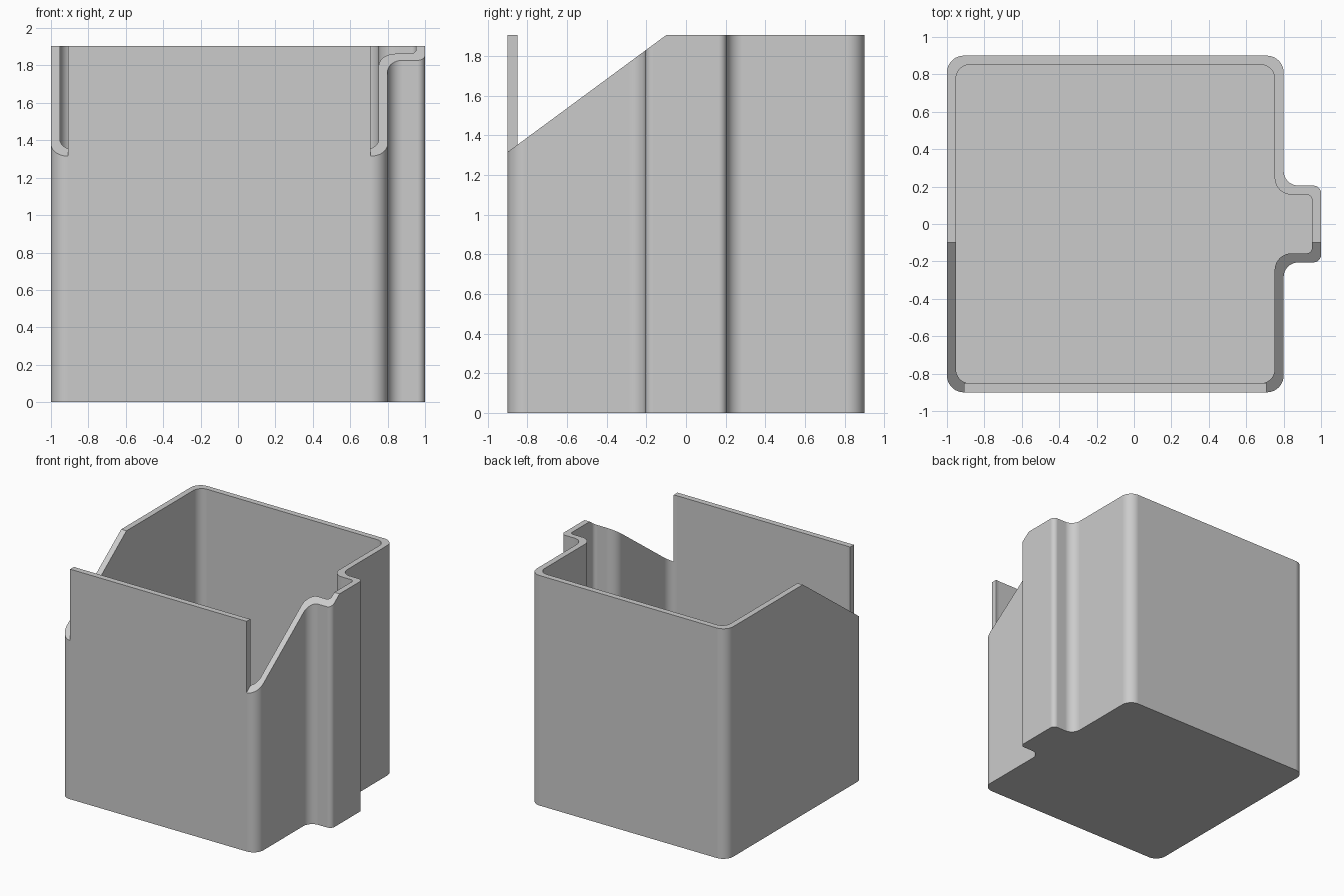
import bpy
import bmesh
from math import pi, cos, sin
from mathutils import Vector

cube = bpy.data.objects.get("Cube")
if cube:
    bpy.data.objects.remove(cube, do_unlink=True)

grey = bpy.data.materials.new("light grey")
grey.use_nodes = True
grey.diffuse_color = (0.6, 0.6, 0.6, 1)
grey.node_tree.nodes["Principled BSDF"].inputs["Base Color"].default_value = (0.6, 0.6, 0.6, 1)

HEIGHT = 1.905
WALL = 0.048
FLOOR = 0.05
SEGMENTS = 10


def rounded(corners):
    """Turn right-angled (x, y, radius) corners into an outline with arc fillets."""
    points = []
    for i, (x, y, r) in enumerate(corners):
        p = Vector((x, y))
        a = (Vector(corners[i - 1][:2]) - p).normalized() * r
        b = (Vector(corners[(i + 1) % len(corners)][:2]) - p).normalized() * r
        for k in range(SEGMENTS + 1):
            t = k / SEGMENTS * pi / 2
            points.append(p + a * (1 - sin(t)) + b * (1 - cos(t)))
    return points


def prism(name, base, direction):
    """Extrude a closed outline of 3D points along a direction."""
    bm = bmesh.new()
    face = bm.faces.new([bm.verts.new(p) for p in base])
    bottom = face.copy()
    top = bmesh.ops.extrude_face_region(bm, geom=[face])["geom"]
    bmesh.ops.translate(bm, vec=direction, verts=[v for v in top if isinstance(v, bmesh.types.BMVert)])
    bmesh.ops.remove_doubles(bm, verts=bm.verts, dist=1e-5)
    bmesh.ops.recalc_face_normals(bm, faces=bm.faces)
    mesh = bpy.data.meshes.new(name)
    bm.to_mesh(mesh)
    bm.free()
    mesh.materials.append(grey)
    obj = bpy.data.objects.new(name, mesh)
    bpy.context.collection.objects.link(obj)
    return obj


def activate(obj):
    bpy.ops.object.select_all(action="DESELECT")
    obj.select_set(True)
    bpy.context.view_layer.objects.active = obj


def subtract(obj, cutter):
    """Cut one object out of another and discard the cutter."""
    cutter.hide_render = True
    activate(obj)
    mod = obj.modifiers.new("cut", "BOOLEAN")
    mod.operation = "DIFFERENCE"
    mod.solver = "EXACT"
    mod.object = cutter
    bpy.ops.object.modifier_apply(modifier=mod.name)
    bpy.data.objects.remove(cutter, do_unlink=True)


def outline(inset, corner, fillet, tip, z):
    """Box plan with a narrow channel on its left side."""
    x0, x1, x2 = -1 + inset, 0.8 - inset, 1 - inset
    y, c = 0.9 - inset, 0.205 - inset
    plan = [(x0, -y, corner), (x1, -y, corner), (x1, -c, fillet), (x2, -c, tip),
            (x2, c, tip), (x1, c, fillet), (x1, y, corner), (x0, y, corner)]
    return [(p.x, p.y, z) for p in rounded(plan)]


# Outer body hollowed out above the floor
body = prism("open_box", outline(0, 0.09, 0.08, 0.04, 0), (0, 0, HEIGHT))
cavity = prism("cavity_cutter", outline(WALL, 0.075, 0.09, 0.03, FLOOR), (0, 0, HEIGHT))
subtract(body, cavity)

# Sloping cut through the side walls that leaves the tall front panel
wedge = prism("slope_cutter", [(-1.2, -1.1, 1.1675), (-1.2, 0.1, 2.0525), (-1.2, -1.1, 2.0525)], (2.4, 0, 0))
panel = prism("panel_keeper", [(-0.908, -1.3, 1), (0.708, -1.3, 1), (0.708, -0.85, 1), (-0.908, -0.85, 1)],
              (0, 0, 1.5))
subtract(wedge, panel)
subtract(body, wedge)

# Smooth fillets with flat walls and sharp rims
activate(body)
bpy.ops.object.shade_smooth_by_angle(angle=pi / 6)
weighted = body.modifiers.new("flat_walls", "WEIGHTED_NORMAL")
weighted.keep_sharp = True
